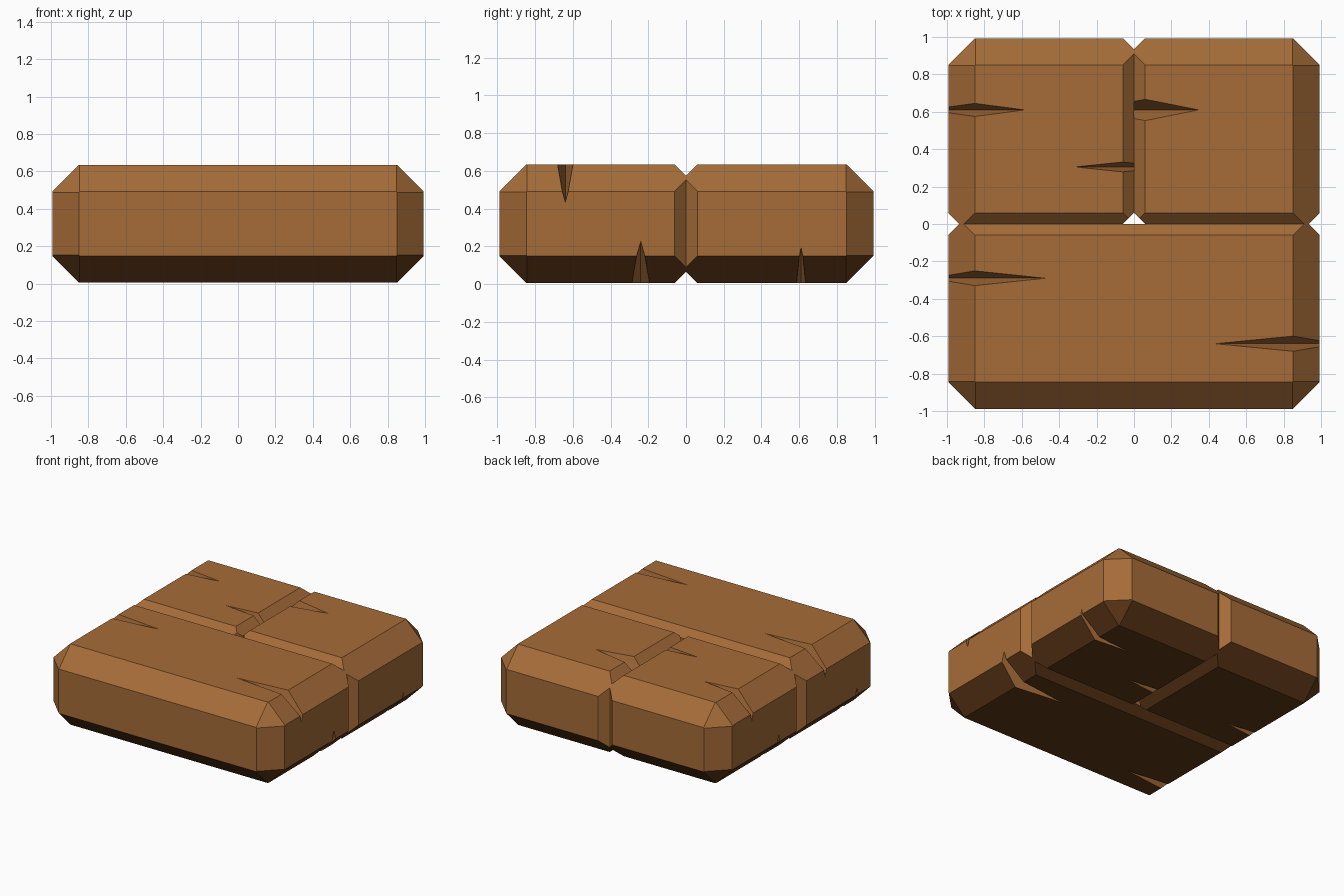
import bpy, bmesh
from mathutils import Vector

if "Cube" in bpy.data.objects:
    bpy.data.objects.remove(bpy.data.objects["Cube"])

H = 0.64                      # full height
Z0, Z1 = 0.006, H - 0.006     # plank underside and top
BIG, SMALL = 0.142, 0.06      # outer and seam chamfers


def material(name, rgb):
    m = bpy.data.materials.new(name)
    m.diffuse_color = (*rgb, 1)
    m.use_nodes = True
    m.node_tree.nodes["Principled BSDF"].inputs["Base Color"].default_value = m.diffuse_color
    return m


wood = material("warm wood", (0.38, 0.15, 0.04))
dark = material("dark underside wood", (0.115, 0.04, 0.009))


def new_object(name, bm, mats):
    bmesh.ops.recalc_face_normals(bm, faces=bm.faces[:])
    me = bpy.data.meshes.new(name)
    bm.to_mesh(me)
    bm.free()
    for m in mats:
        me.materials.append(m)
    ob = bpy.data.objects.new(name, me)
    bpy.context.collection.objects.link(ob)
    return ob


def slice_off(bm, point, normal):
    bmesh.ops.bisect_plane(bm, geom=bm.verts[:] + bm.edges[:] + bm.faces[:], dist=1e-5,
                           plane_co=point, plane_no=normal, clear_outer=True)
    bmesh.ops.holes_fill(bm, edges=bm.edges[:], sides=0)


def crack_cutter(side_x, sign, tip_x, y, top, reach, width):
    """Wedge running from a tip on the broad face to a tip on the end face."""
    flip = (lambda z: z) if top else (lambda z: H - z)
    bm = bmesh.new()
    pts = [(tip_x, y, flip(Z1 + 0.002)),
           (side_x + sign * 0.002, y, flip(Z1 - reach))]
    pts += [(side_x + sign * 0.04, y + w, flip(Z1 + 0.06)) for w in (-width, width)]
    for p in pts:
        bm.verts.new(p)
    bmesh.ops.convex_hull(bm, input=bm.verts[:])
    return new_object("crack_cutter", bm, [wood])


def plank(name, xr, yr, cracks):
    lo, hi = Vector((xr[0], yr[0], Z0)), Vector((xr[1], yr[1], Z1))
    bm = bmesh.new()
    bmesh.ops.create_cube(bm, size=1)
    for v in bm.verts:
        v.co = [lo[i] if v.co[i] < 0 else hi[i] for i in range(3)]

    def side(axis, s):
        return hi[axis] if s > 0 else lo[axis]

    def seam(axis, s):
        return axis < 2 and abs(side(axis, s)) < 0.01

    # chamfer all twelve edges, smaller along the seams
    for a, b in ((0, 1), (0, 2), (1, 2)):
        for sa in (-1, 1):
            for sb in (-1, 1):
                c = SMALL if seam(a, sa) or seam(b, sb) else BIG
                p, n = (lo + hi) / 2, Vector()
                p[a], p[b] = side(a, sa) - sa * c, side(b, sb)
                n[a], n[b] = sa, sb
                slice_off(bm, p, n)
    # flatten the outer corners
    for sx in (-1, 1):
        for sy in (-1, 1):
            for sz in (-1, 1):
                if seam(0, sx) or seam(1, sy):
                    continue
                n = Vector((sx, sy, sz))
                p = Vector((side(0, sx), side(1, sy), side(2, sz)))
                d = BIG + 0.002
                slice_off(bm, p - Vector((sx * d, sy * d, 0)), n)
    # underside and lower chamfers are dark
    bm.normal_update()
    bmesh.ops.recalc_face_normals(bm, faces=bm.faces[:])
    for f in bm.faces:
        f.material_index = 1 if f.normal.z < -0.3 else 0
    ob = new_object(name, bm, [wood, dark])

    # cut the cracks
    cutters = []
    for sign, tip, y, top, reach, width in cracks:
        c = crack_cutter(side(0, sign), sign, tip, y, top, reach, width)
        c.hide_render = True
        mod = ob.modifiers.new("crack", 'BOOLEAN')
        mod.operation, mod.solver, mod.object = 'DIFFERENCE', 'EXACT', c
        cutters.append(c)
    dg = bpy.context.evaluated_depsgraph_get()
    cut = bpy.data.meshes.new_from_object(ob.evaluated_get(dg))
    ob.modifiers.clear()
    ob.data = cut
    for c in cutters:
        bpy.data.objects.remove(c)


E = 0.993
# cracks: end sign, tip x, y, on top, reach down the end, half width
plank("front_plank", (-E, E), (-0.988, 0.0), [
    (-1, -0.47, -0.29, True, 0.20, 0.075),
    (1, 0.43, -0.64, True, 0.20, 0.075),
    (1, 0.45, -0.24, False, 0.22, 0.085),
    (-1, -0.50, -0.68, False, 0.20, 0.075)])
plank("back_left_plank", (-E, 0.0), (0.0, E), [
    (-1, -0.58, 0.61, True, 0.20, 0.075),
    (1, -0.32, 0.305, True, 0.15, 0.05),
    (-1, -0.60, 0.28, False, 0.20, 0.06)])
plank("back_right_plank", (0.0, E), (0.0, E), [
    (-1, 0.35, 0.61, True, 0.18, 0.10),
    (1, 0.55, 0.61, False, 0.19, 0.05),
    (-1, 0.32, 0.305, False, 0.15, 0.05)])
